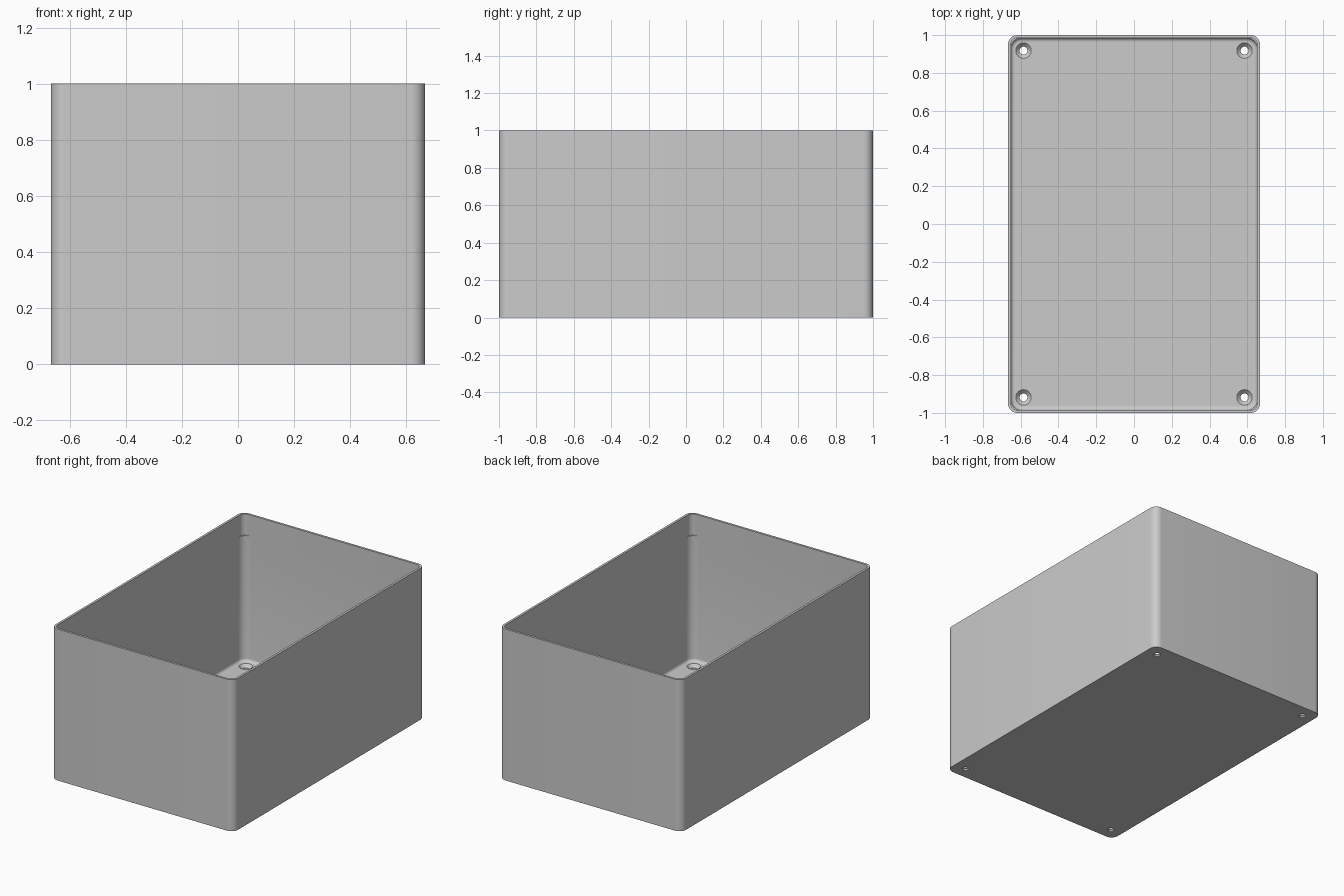
import bpy, bmesh, math

old = bpy.data.objects.get("Cube")
if old:
    bpy.data.objects.remove(old, do_unlink=True)

HX, HY, H = 0.667, 1.0, 1.0     # half width, half depth, height
WALL, FLOOR = 0.015, 0.03
LEDGE = 0.86                    # height where the inner corners tighten
HOLE_X, HOLE_Y = 0.585, 0.918

grey = bpy.data.materials.new("plain grey")
grey.use_nodes = True
grey.diffuse_color = (0.6, 0.6, 0.6, 1)
grey.node_tree.nodes["Principled BSDF"].inputs["Base Color"].default_value = (0.6, 0.6, 0.6, 1)


def ring(bm, inset, radius, z, steps=10):
    """Rounded rectangle loop of vertices."""
    verts = []
    cx, cy = HX - inset - radius, HY - inset - radius
    for q, (sx, sy) in enumerate([(1, 1), (-1, 1), (-1, -1), (1, -1)]):
        for i in range(steps + 1):
            a = (q + i / steps) * math.pi / 2
            verts.append(bm.verts.new((sx * cx + radius * math.cos(a),
                                       sy * cy + radius * math.sin(a), z)))
    return verts


def finish(bm, name):
    bmesh.ops.recalc_face_normals(bm, faces=bm.faces)
    mesh = bpy.data.meshes.new(name)
    bm.to_mesh(mesh)
    bm.free()
    mesh.materials.append(grey)
    obj = bpy.data.objects.new(name, mesh)
    bpy.context.collection.objects.link(obj)
    return obj


# Open box: outer wall, rim, inner wall with corner ledge, floor fillet
bm = bmesh.new()
loops = [ring(bm, 0, 0.05, 0), ring(bm, 0, 0.05, H),
         ring(bm, WALL, 0.035, H), ring(bm, WALL, 0.035, LEDGE),
         ring(bm, WALL, 0.055, LEDGE)]
FILLET = 0.02
for i in range(7):
    a = i / 6 * math.pi / 2
    inset = FILLET * (1 - math.cos(a))
    loops.append(ring(bm, WALL + inset, 0.055 - inset,
                      FLOOR + FILLET * (1 - math.sin(a))))
for lower, upper in zip(loops, loops[1:]):
    n = len(lower)
    for i in range(n):
        j = (i + 1) % n
        bm.faces.new((lower[i], lower[j], upper[j], upper[i]))
bm.faces.new(loops[0])
bm.faces.new(loops[-1])
bmesh.ops.remove_doubles(bm, verts=bm.verts, dist=0.00001)
box = finish(bm, "box_shell")

# Countersunk screw holes through the floor corners
bm = bmesh.new()
for sx in (1, -1):
    for sy in (1, -1):
        profile = [(0.021, -0.05), (0.021, 0.01), (0.041, FLOOR), (0.041, 0.06)]
        rows = []
        for r, z in profile:
            rows.append([bm.verts.new((sx * HOLE_X + r * math.cos(k * math.tau / 32),
                                       sy * HOLE_Y + r * math.sin(k * math.tau / 32), z))
                         for k in range(32)])
        for lower, upper in zip(rows, rows[1:]):
            for i in range(32):
                j = (i + 1) % 32
                bm.faces.new((lower[i], lower[j], upper[j], upper[i]))
        bm.faces.new(rows[0])
        bm.faces.new(rows[-1])
cutter = finish(bm, "screw_hole_cutter")
cutter.hide_render = True

cut = box.modifiers.new("screw holes", "BOOLEAN")
cut.operation = "DIFFERENCE"
cut.solver = "EXACT"
cut.object = cutter

bpy.context.view_layer.objects.active = box
bpy.ops.object.select_all(action="DESELECT")
box.select_set(True)
bpy.ops.object.modifier_apply(modifier=cut.name)
bpy.data.objects.remove(cutter, do_unlink=True)
bpy.ops.object.shade_smooth_by_angle(angle=math.radians(30))
